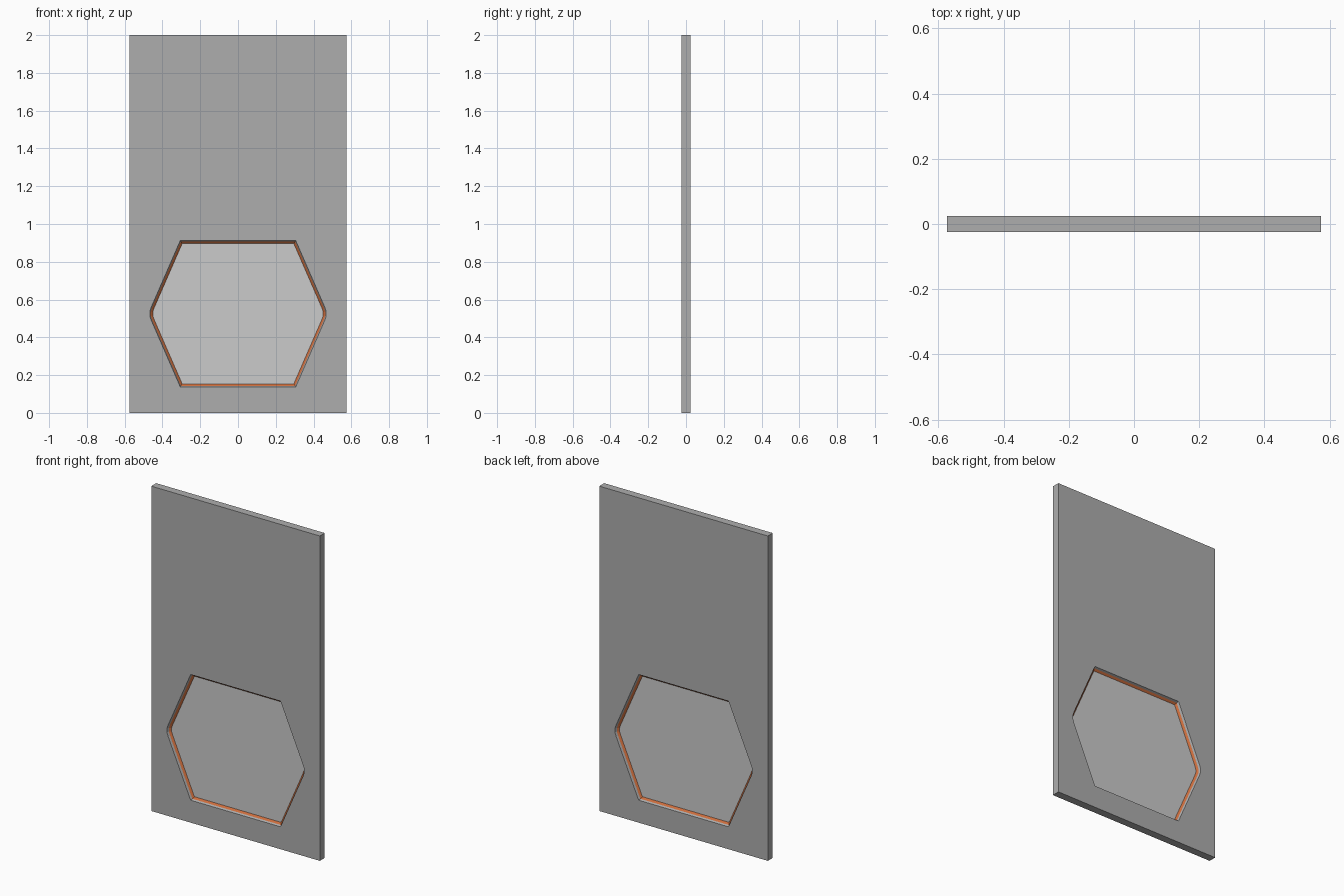
import bpy, bmesh
from mathutils import Vector

if "Cube" in bpy.data.objects:
    bpy.data.objects.remove(bpy.data.objects["Cube"])

W, H, T = 0.574, 2.0, 0.024      # half width, height, half thickness
CZ = 0.525                       # window centre height

# Window outline: hexagon with softened side points, counter-clockwise
quarter = [(0.467, 0.012), (0.459, 0.036), (0.306, 0.387)]
right = [(x, -z) for x, z in reversed(quarter)] + quarter
OUTLINE = [Vector(p) for p in right + [(-x, -z) for x, z in right]]


def inset(d):
    """Window outline moved inwards by d with mitred corners."""
    out, n = [], len(OUTLINE)
    for i, p in enumerate(OUTLINE):
        a = (p - OUTLINE[i - 1]).normalized()
        b = (OUTLINE[(i + 1) % n] - p).normalized()
        na, nb = Vector((-a.y, a.x)), Vector((-b.y, b.x))
        q = p + (na + nb) * (d / (1 + na.dot(nb)))
        out.append((q.x, q.y + CZ))
    return out


def ring(bm, pts, y):
    return [bm.verts.new((x, y, z)) for x, z in pts]


def bridge(bm, a, b):
    n = len(a)
    for i in range(n):
        j = (i + 1) % n
        bm.faces.new((a[i], a[j], b[j], b[i]))


def finish(name, bm, color):
    bmesh.ops.recalc_face_normals(bm, faces=bm.faces)
    me = bpy.data.meshes.new(name)
    bm.to_mesh(me)
    bm.free()
    mat = bpy.data.materials.new(name + "_colour")
    mat.diffuse_color = (*color, 1)
    mat.use_nodes = True
    mat.node_tree.nodes["Principled BSDF"].inputs["Base Color"].default_value = mat.diffuse_color
    me.materials.append(mat)
    ob = bpy.data.objects.new(name, me)
    bpy.context.collection.objects.link(ob)


# Door panel with a bevelled window opening on both sides
bm = bmesh.new()
rect = [(-W, 0), (W, 0), (W, H), (-W, H)]
outer, rims, lips = [], [], []
for y in (-T, T):
    o, r = ring(bm, rect, y), ring(bm, inset(0), y)
    edges = [bm.edges.new((l[i - 1], l[i])) for l in (o, r) for i in range(len(l))]
    bmesh.ops.triangle_fill(bm, edges=edges, use_beauty=True, normal=(0, y, 0))
    lip = ring(bm, inset(0.005), y / 2)
    bridge(bm, r, lip)
    outer.append(o)
    lips.append(lip)
bridge(bm, *outer)
bridge(bm, *lips)
bmesh.ops.dissolve_limit(bm, angle_limit=0.001, verts=bm.verts, edges=bm.edges)
finish("door_panel", bm, (0.42, 0.42, 0.42))

# Red seal sloping from the opening down to the pane, both sides
bm = bmesh.new()
front_out, back_out = (ring(bm, inset(0.005), s * T / 2) for s in (-1, 1))
front_in, back_in = (ring(bm, inset(0.016), s * 0.002) for s in (-1, 1))
bridge(bm, front_out, front_in)
bridge(bm, front_in, back_in)
bridge(bm, back_in, back_out)
bridge(bm, back_out, front_out)
finish("window_seal", bm, (0.62, 0.16, 0.05))

# Thin window pane
bm = bmesh.new()
f, b = (ring(bm, inset(0.016), s * 0.002) for s in (-1, 1))
bridge(bm, f, b)
bm.faces.new(f)
bm.faces.new(b)
finish("window_pane", bm, (0.6, 0.6, 0.6))
